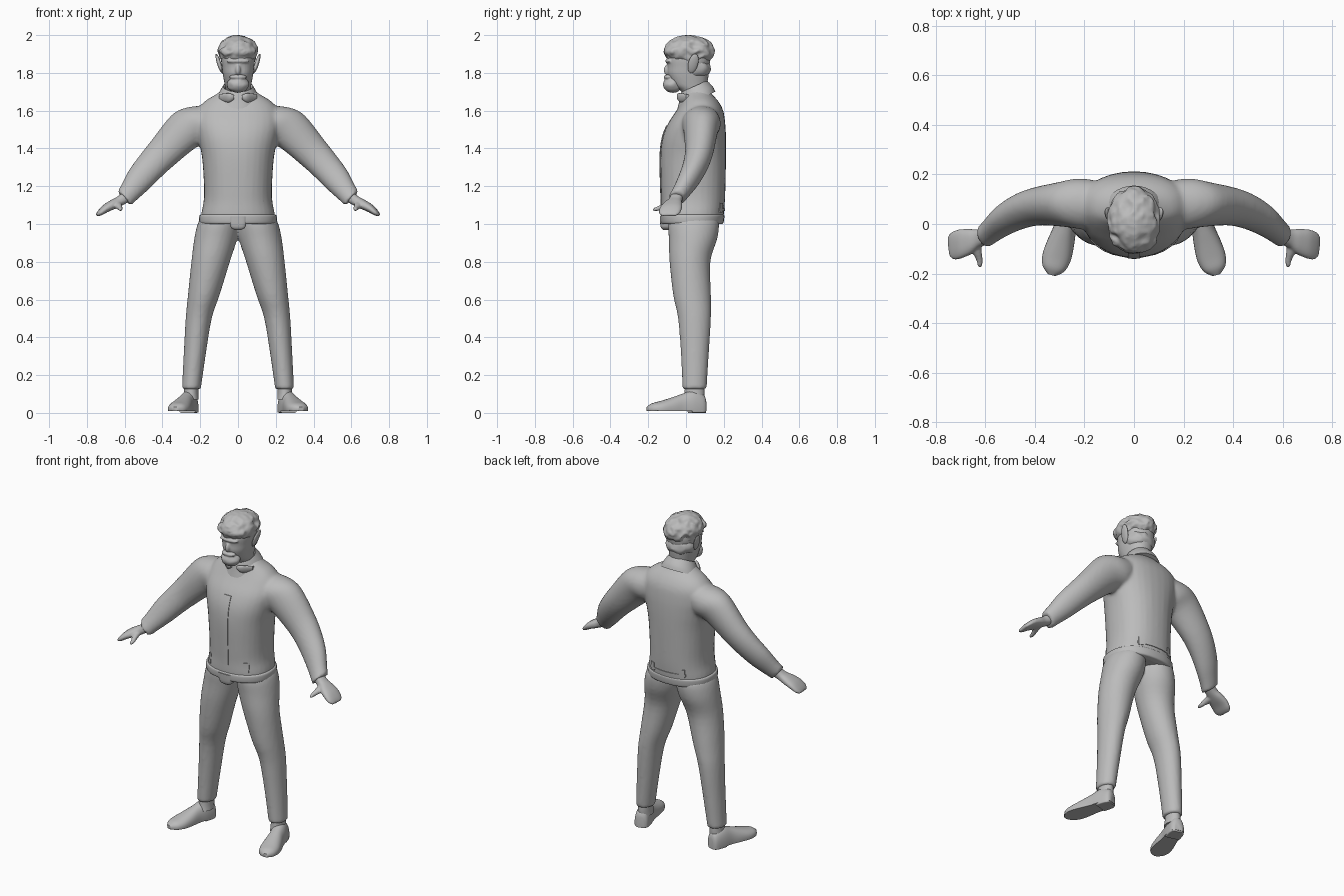
import bpy, bmesh, math
from mathutils import Vector, Matrix, noise

old = bpy.data.objects.get("Cube")
if old:
    bpy.data.objects.remove(old, do_unlink=True)

grey = bpy.data.materials.new("plain_grey")
grey.use_nodes = True
grey.diffuse_color = (0.5, 0.5, 0.5, 1)
grey.node_tree.nodes["Principled BSDF"].inputs["Base Color"].default_value = (0.5, 0.5, 0.5, 1)

X, Y, Z = Vector((1, 0, 0)), Vector((0, 1, 0)), Vector((0, 0, 1))


def spline(rows, steps=4):
    """Smooth in-between rows for a short list of cross-sections."""
    out = []
    for i in range(len(rows) - 1):
        a, b, c, d = (rows[max(0, min(len(rows) - 1, i + k))] for k in (-1, 0, 1, 2))
        for s in range(steps):
            t = s / steps
            out.append([q + 0.5 * t * (r - p + t * (2 * p - 5 * q + 4 * r - e + t * (3 * (q - r) + e - p)))
                        for p, q, r, e in zip(a, b, c, d)])
    return out + [list(rows[-1])]


def loft(bm, rows, u=X, v=Y, side=1, power=2.0, floor=None, sides=32, caps=True):
    """Skin rows of (x, y, z, radius along u, radius along v)."""
    rings = []
    for x, y, z, ru, rv in spline(rows):
        ring = []
        for k in range(sides):
            a = math.tau * k / sides
            c, s = math.cos(a), math.sin(a)
            p = Vector((x, y, z))
            p += u * ru * math.copysign(abs(c) ** (2 / power), c)
            p += v * rv * math.copysign(abs(s) ** (2 / power), s)
            if floor is not None:
                p.z = max(p.z, floor)
            ring.append(bm.verts.new((p.x * side, p.y, p.z)))
        rings.append(ring)
    for lo, hi in zip(rings, rings[1:]):
        for k in range(sides):
            n = (k + 1) % sides
            bm.faces.new((lo[k], lo[n], hi[n], hi[k]))
    if caps:
        bm.faces.new(rings[0])
        bm.faces.new(rings[-1])


def blob(bm, centre, radii, turn=Matrix(), lumps=0.0, scale=20):
    """Ellipsoid, optionally with lumpy relief."""
    made = bmesh.ops.create_icosphere(bm, subdivisions=4, radius=1)["verts"]
    for vert in made:
        n = vert.co.copy()
        p = Vector([a * b for a, b in zip(n, radii)])
        bump = 1 + lumps * (1 - 2.5 * abs(noise.noise(p * scale + Vector(centre))))
        vert.co = Vector(centre) + turn.to_3x3() @ (p * bump)


def finish(name, bm, blend=0, smooth=3):
    """Make the object; blend merges overlapping pieces into one skin."""
    bmesh.ops.recalc_face_normals(bm, faces=bm.faces)
    mesh = bpy.data.meshes.new(name)
    bm.to_mesh(mesh)
    bm.free()
    mesh.materials.append(grey)
    ob = bpy.data.objects.new(name, mesh)
    bpy.context.collection.objects.link(ob)
    bpy.context.view_layer.objects.active = ob
    bpy.ops.object.select_all(action='DESELECT')
    ob.select_set(True)
    if blend:
        mod = ob.modifiers.new("merge", 'REMESH')
        mod.mode, mod.voxel_size, mod.use_smooth_shade = 'VOXEL', blend, True
        soft = ob.modifiers.new("soften", 'SMOOTH')
        soft.factor, soft.iterations = 0.5, smooth
        for p in mesh.polygons:
            p.use_smooth = True
    else:
        bpy.ops.object.shade_smooth_by_angle(angle=math.radians(45))
    return ob


# Jacket: torso and both sleeves in one skin
bm = bmesh.new()
loft(bm, [(0, .035, 1.0, .195, .16), (0, .035, 1.05, .195, .165), (0, .038, 1.12, .182, .168),
          (0, .038, 1.2, .18, .171), (0, .038, 1.35, .19, .174), (0, .043, 1.45, .21, .169),
          (0, .056, 1.53, .225, .152), (0, .073, 1.6, .215, .124), (0, .075, 1.65, .175, .096),
          (0, .065, 1.69, .11, .07), (0, .065, 1.72, .07, .05)], power=2.25)
for s in (1, -1):
    loft(bm, [(.13, .085, 1.56, .09, .09), (.2, .08, 1.53, .106, .115), (.28, .078, 1.495, .093, .108),
              (.39, .07, 1.385, .077, .09), (.46, .05, 1.31, .069, .081), (.525, .015, 1.235, .06, .073),
              (.575, -.025, 1.17, .05, .058), (.602, -.05, 1.135, .046, .052)],
         u=Vector((.2, .98, 0)), v=Vector((.67, 0, .74)), side=s)
jacket = finish("jacket", bm, blend=.011)

# Hem band and the flap at its front
bm = bmesh.new()
loft(bm, [(0, .033, 1.0, .195, .158), (0, .033, 1.008, .205, .166),
          (0, .034, 1.042, .205, .169), (0, .035, 1.05, .196, .164)], power=2.25)
finish("hem_band", bm)
bm = bmesh.new()
loft(bm, [(0, -.1, .968, .015, .02), (0, -.108, .985, .04, .026), (0, -.113, 1.04, .045, .026)], power=4)
finish("hem_flap", bm)

# Raised placket, seams and tabs laid onto the jacket surface
bpy.context.view_layer.update()
surface = jacket.evaluated_get(bpy.context.evaluated_depsgraph_get())


def plate(name, x, z, w, h, front=-1):
    b = bmesh.new()
    bmesh.ops.create_grid(b, x_segments=6, y_segments=16, size=.5)
    for vert in b.verts:
        px, pz = x + vert.co.x * w, z + vert.co.y * h
        hit, at, normal, _ = surface.ray_cast(Vector((px, front, pz)), Vector((0, -front, 0)))
        vert.co = at + normal * .001 if hit else Vector((px, front * .12 + .04, pz))
    edge = bmesh.ops.extrude_face_region(b, geom=b.faces[:])["geom"]
    for vert in [g for g in edge if isinstance(g, bmesh.types.BMVert)]:
        vert.co.y += front * .004
    finish(name, b)


plate("placket", 0, 1.31, .05, .42)
for s, label in ((1, "left"), (-1, "right")):
    plate(label + "_front_tab", s * .125, 1.095, .025, .06)
    plate(label + "_back_tab", s * .1, 1.085, .03, .05, front=1)
plate("back_waist_strip", 0, 1.075, .24, .014, front=1)

# Collar, higher at the back
bm = bmesh.new()
loft(bm, [(0, .055, 1.655, .12, .1), (0, .053, 1.685, .104, .09), (0, .045, 1.72, .084, .073),
          (0, .044, 1.728, .077, .066), (0, .046, 1.70, .07, .06)],
     v=Vector((0, 1, .45)))
finish("collar", bm)
for s, label in ((1, "left"), (-1, "right")):
    bm = bmesh.new()
    loft(bm, [(.02, -.035, 1.672, .012, .012), (.05, -.032, 1.668, .016, .03), (.1, .01, 1.67, .012, .02)],
         u=Vector((0, .7, .4)), v=Vector((0, -.3, .8)), side=s, sides=16)
    finish(label + "_collar_point", bm)

# Trousers: both legs meeting at the hips
bm = bmesh.new()
for s in (1, -1):
    loft(bm, [(.1, .04, 1.03, .1, .13), (.105, .04, .99, .112, .135), (.118, .037, .92, .114, .128),
              (.145, .021, .8, .102, .108), (.181, .032, .625, .084, .1), (.208, .045, .5, .069, .087),
              (.23, .047, .3, .058, .073), (.247, .045, .125, .05, .064)], side=s)
finish("trousers", bm, blend=.011)

for s, label in ((1, "left"), (-1, "right")):
    # Ankle
    bm = bmesh.new()
    loft(bm, [(.25, .04, .07, .042, .055), (.248, .045, .105, .038, .053), (.247, .045, .16, .038, .05)], side=s)
    finish(label + "_ankle", bm)

    # Shoe, turned outward, from heel to toe
    ahead, across = Vector((.28, -.96, 0)), Vector((.96, .28, 0))
    heel = Vector((.243, .103, .02))
    rows = [(0, .022, .07), (.015, .04, .1), (.07, .047, .118), (.13, .047, .1),
            (.19, .055, .08), (.25, .058, .062), (.295, .045, .05), (.322, .015, .032)]
    bm = bmesh.new()
    loft(bm, [(*(heel + ahead * t), w, top - .02) for t, w, top in rows],
         u=across, v=Z, side=s, power=2.3, floor=.01)
    finish(label + "_shoe", bm)
    bm = bmesh.new()
    loft(bm, [(*(heel + ahead * t - Z * .008), w, .012) for t, w in
              ((.003, .025), (.02, .041), (.06, .045), (.085, .044))],
         u=across, v=Z, side=s, power=6, floor=0)
    finish(label + "_shoe_heel", bm)

    # Mitten-like hand with a thumb
    bm = bmesh.new()
    loft(bm, [(.585, -.045, 1.15, .034, .032), (.625, -.058, 1.122, .036, .027), (.66, -.07, 1.104, .05, .026),
              (.7, -.08, 1.083, .058, .022), (.73, -.088, 1.06, .056, .016), (.748, -.09, 1.046, .04, .007)],
         u=Vector((.08, 1, 0)), v=Vector((.5, 0, .86)), side=s, power=2.4)
    loft(bm, [(.64, -.08, 1.107, .024, .02), (.633, -.115, 1.095, .019, .017), (.624, -.145, 1.083, .013, .013),
              (.622, -.168, 1.077, .009, .009), (.622, -.176, 1.075, .003, .003)], u=X, v=Z, side=s)
    finish(label + "_hand", bm, blend=.006, smooth=2)

    # Pointed ear leaning out and back
    bm = bmesh.new()
    turn = Matrix.Rotation(s * .3, 4, 'Y') @ Matrix.Rotation(-.25, 4, 'X')
    blob(bm, (s * .1, .038, 1.85), (.011, .026, .055), turn)
    finish(label + "_ear", bm)

# Head with neck, nose and brow
bm = bmesh.new()
loft(bm, [(0, .05, 1.65, .064, .06), (0, .042, 1.7, .064, .066), (0, .022, 1.735, .07, .09),
          (0, .012, 1.79, .08, .108), (0, .012, 1.83, .085, .11), (0, .015, 1.88, .09, .115),
          (0, .018, 1.94, .08, .1), (0, .018, 1.97, .045, .06)], power=2.2)
blob(bm, (0, -.1, 1.815), (.014, .018, .028))
blob(bm, (0, -.088, 1.862), (.062, .022, .012))
finish("head", bm, blend=.006, smooth=2)

# Beard and moustache
bm = bmesh.new()
blob(bm, (0, -.07, 1.738), (.058, .05, .042), lumps=.05)
blob(bm, (0, -.09, 1.778), (.045, .028, .014), lumps=.05)
finish("beard", bm, blend=.006, smooth=1)

# Wavy hair: crown, fringe and nape
bm = bmesh.new()
blob(bm, (0, .018, 1.915), (.102, .126, .08), lumps=.1, scale=22)
blob(bm, (0, -.045, 1.912), (.092, .068, .04), lumps=.12, scale=26)
blob(bm, (0, .05, 1.825), (.088, .08, .062), lumps=.06, scale=18)
for vert in bm.verts:
    vert.co.z = min(vert.co.z, 2.0)
finish("hair", bm, blend=.006, smooth=1)
